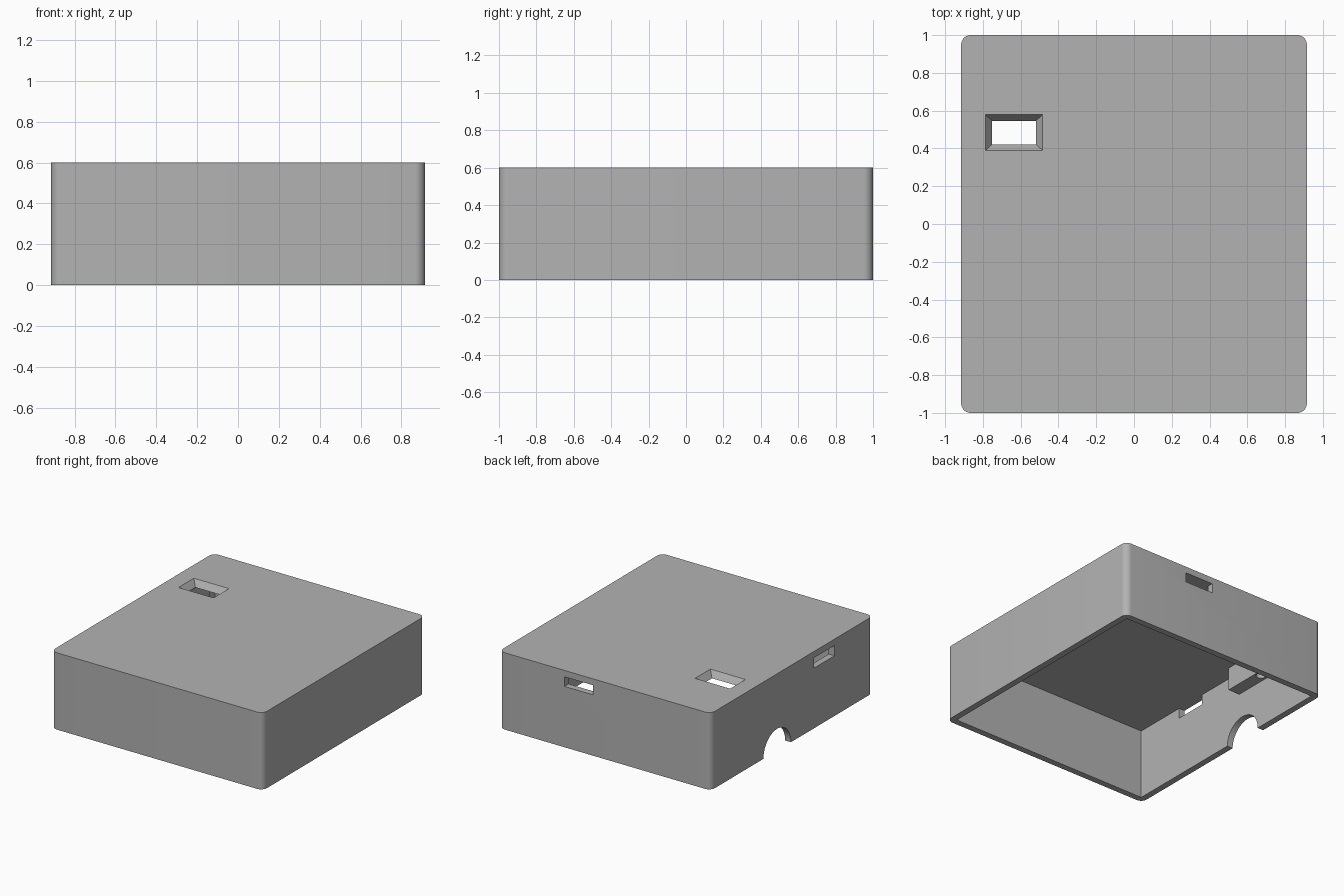
import bpy
import bmesh
from math import radians

if "Cube" in bpy.data.objects:
    bpy.data.objects.remove(bpy.data.objects["Cube"], do_unlink=True)

HALF_X, HALF_Y, HEIGHT, WALL, RADIUS = 0.915, 1.0, 0.6, 0.05, 0.05
IN_X, IN_Y, CEILING = HALF_X - WALL, HALF_Y - WALL, HEIGHT - WALL

grey = bpy.data.materials.new("plain grey")
grey.use_nodes = True
colour = (0.45, 0.45, 0.45, 1)
grey.diffuse_color = colour
grey.node_tree.nodes["Principled BSDF"].inputs["Base Color"].default_value = colour


def add_object(name, bm):
    bmesh.ops.recalc_face_normals(bm, faces=bm.faces)
    mesh = bpy.data.meshes.new(name)
    bm.to_mesh(mesh)
    bm.free()
    mesh.materials.append(grey)
    obj = bpy.data.objects.new(name, mesh)
    bpy.context.collection.objects.link(obj)
    return obj


def box(name, low, high, corner=0):
    """Box between two corners, with optional rounded upright edges."""
    bm = bmesh.new()
    bmesh.ops.create_cube(bm, size=1)
    for v in bm.verts:
        v.co = [a + (c + 0.5) * (b - a) for a, b, c in zip(low, high, v.co)]
    if corner:
        upright = [e for e in bm.edges
                   if abs(e.verts[0].co.z - e.verts[1].co.z) > 0.1]
        bmesh.ops.bevel(bm, geom=upright, offset=corner, segments=8,
                        profile=0.5, affect='EDGES')
    return add_object(name, bm)


def cylinder(name, centre, radius, depth, axis):
    obj_bm = bmesh.new()
    bmesh.ops.create_cone(obj_bm, cap_ends=True, segments=48, radius1=radius,
                          radius2=radius, depth=depth)
    obj = add_object(name, obj_bm)
    obj.location = centre
    if axis == 'X':
        obj.rotation_euler.y = radians(90)
    return obj


def combine(target, tool, operation='DIFFERENCE'):
    tool.hide_render = True
    mod = target.modifiers.new(tool.name, 'BOOLEAN')
    mod.object, mod.operation, mod.solver = tool, operation, 'EXACT'
    bpy.context.view_layer.objects.active = target
    bpy.ops.object.modifier_apply(modifier=mod.name)
    bpy.data.objects.remove(tool, do_unlink=True)


# Hollow shell, open underneath
case = box("case_shell", (-HALF_X, -HALF_Y, 0), (HALF_X, HALF_Y, HEIGHT), RADIUS)
combine(case, box("cavity", (-IN_X, -IN_Y, -0.1), (IN_X, IN_Y, CEILING)))

# Mounting block on the inside of the wall, with a screw hole
combine(case, box("mounting_block", (-IN_X - 0.02, 0.145, 0.37),
                  (-0.765, 0.75, CEILING + 0.02)), 'UNION')
combine(case, cylinder("screw_hole", (-0.812, 0.45, 0.4), 0.035, 0.24, 'Z'))

# Tapered switch opening through the roof
bm = bmesh.new()
bmesh.ops.create_cube(bm, size=1)
for v in bm.verts:
    upper = v.co.z > 0
    # the taper continues past both faces of the roof
    half_x, half_y = (0.187, 0.127) if upper else (0.08, 0.03)
    v.co.x = -0.635 + (half_x if v.co.x > 0 else -half_x)
    v.co.y = 0.484 + (half_y if v.co.y > 0 else -half_y)
    v.co.z = HEIGHT + WALL if upper else CEILING - WALL
combine(case, add_object("switch_opening", bm))

# Connector slots in the back wall and the side wall
combine(case, box("back_slot", (0.105, 0.9, 0.475), (0.35, 1.1, CEILING)))
combine(case, box("side_slot", (-1.1, -0.525, 0.47), (-0.8, -0.27, CEILING)))

# Round cable notch at the lower edge of the side wall
combine(case, cylinder("cable_notch", (-0.89, 0.182, 0), 0.17, 0.2, 'X'))

# Smooth the rounded corners only
bpy.ops.object.select_all(action='DESELECT')
case.select_set(True)
bpy.context.view_layer.objects.active = case
bpy.ops.object.shade_smooth_by_angle(angle=radians(30))
